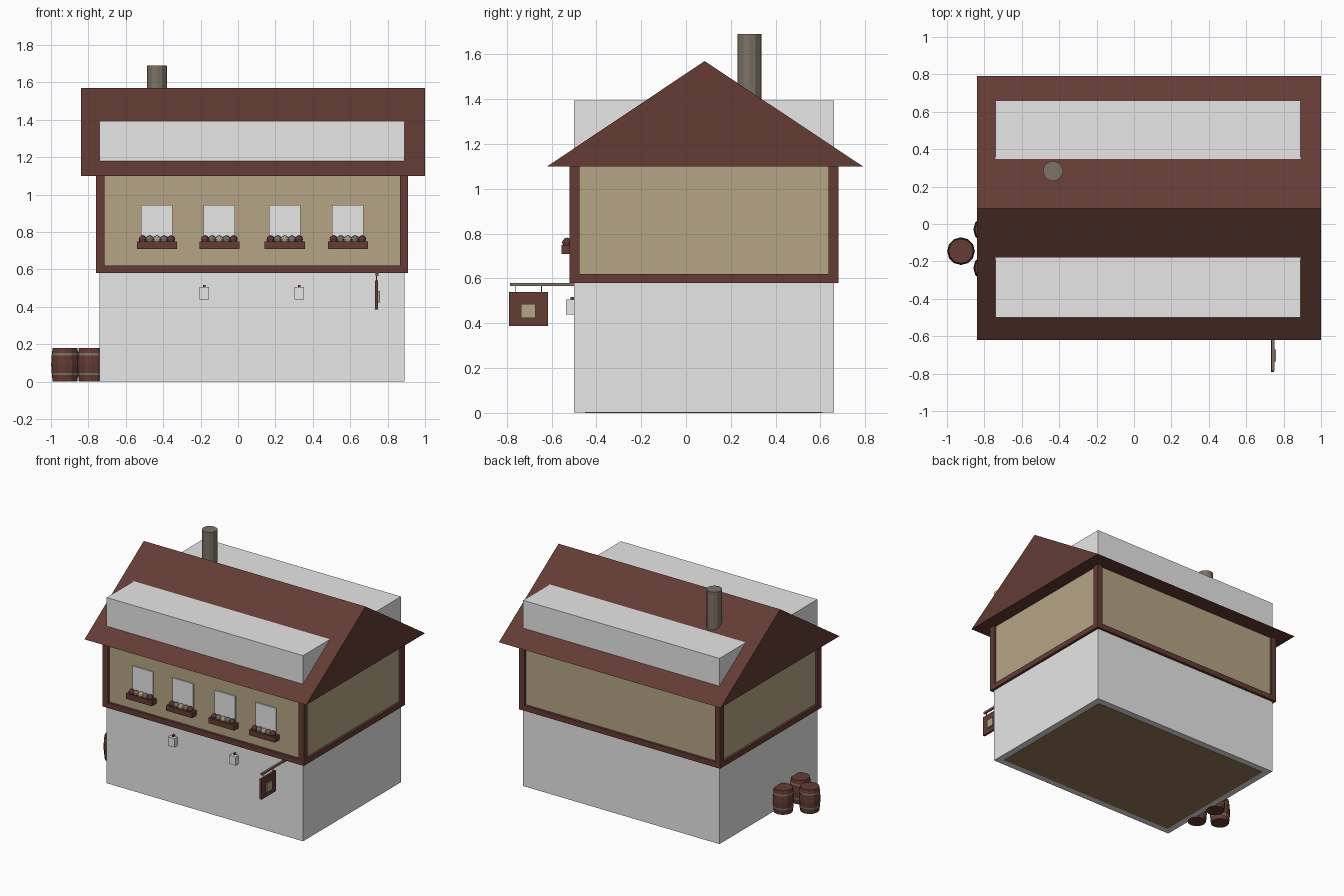
import bpy
import bmesh
import math
from mathutils import Matrix

cube = bpy.data.objects.get("Cube")
if cube:
    bpy.data.objects.remove(cube, do_unlink=True)


def material(name, r, g, b):
    m = bpy.data.materials.new(name)
    m.use_nodes = True
    m.diffuse_color = (r, g, b, 1)
    m.node_tree.nodes["Principled BSDF"].inputs["Base Color"].default_value = (r, g, b, 1)
    return m


PALE = material("pale_grey", .8, .8, .8)
PLASTER = material("tan_plaster", .468, .375, .238)
TIMBER = material("red_brown_timber", .125, .045, .034)
STONE = material("grey_brown_stone", .205, .17, .135)
FLOOR = material("floor_wood", .31, .18, .095)


def finish(name, bm, *mats):
    bmesh.ops.recalc_face_normals(bm, faces=bm.faces)
    mesh = bpy.data.meshes.new(name)
    bm.to_mesh(mesh)
    bm.free()
    for m in mats:
        mesh.materials.append(m)
    ob = bpy.data.objects.new(name, mesh)
    bpy.context.collection.objects.link(ob)
    return ob


def box(name, x, y, z, mat):
    """Box from (low, high) pairs along each axis."""
    bm = bmesh.new()
    size = [b - a for a, b in (x, y, z)]
    mid = [(a + b) / 2 for a, b in (x, y, z)]
    bmesh.ops.create_cube(bm, size=1, matrix=Matrix.Translation(mid) @ Matrix.Diagonal((*size, 1)))
    return finish(name, bm, mat)


def lathe(name, centre, profile, sides, mats, band_rows=()):
    """Closed turned solid from (radius, height) rings."""
    bm = bmesh.new()
    rings = []
    for r, z in profile:
        rings.append([bm.verts.new((centre[0] + r * math.cos(math.tau * i / sides),
                                    centre[1] + r * math.sin(math.tau * i / sides), z))
                      for i in range(sides)])
    for row, (low, high) in enumerate(zip(rings, rings[1:])):
        for i in range(sides):
            j = (i + 1) % sides
            f = bm.faces.new((low[i], low[j], high[j], high[i]))
            f.material_index = 1 if row in band_rows else 0
    bm.faces.new(rings[0][::-1])
    bm.faces.new(rings[-1])
    return finish(name, bm, *mats)


# Main body, floor and plastered upper storey
X, Y = (-.74, .89), (-.5, .66)
box("house_body", X, Y, (.002, 1.395), PALE)
box("floor_plate", (X[0] + .05, X[1] - .05), (Y[0] + .05, Y[1] - .05), (0, .008), FLOOR)
box("upper_walls", (X[0] - .002, X[1] + .002), (Y[0] - .002, Y[1] + .002), (.59, 1.105), PLASTER)

# Timber frame: four corner posts and a ring of sill beams
OX, OY, T = (-.76, .91), (-.52, .68), .045
x_sides = {"right": (OX[0], OX[0] + T), "left": (OX[1] - T, OX[1])}
y_sides = {"front": (OY[0], OY[0] + T), "back": (OY[1] - T, OY[1])}
for xn, xs in x_sides.items():
    box(f"sill_{xn}", xs, OY, (.58, .62), TIMBER)
    for yn, ys in y_sides.items():
        box(f"post_{yn}_{xn}", xs, ys, (.58, 1.105), TIMBER)
for yn, ys in y_sides.items():
    box(f"sill_{yn}", OX, ys, (.58, .62), TIMBER)

# Gabled roof as an extruded triangle
bm = bmesh.new()
gable = bm.faces.new([bm.verts.new((-.84, y, z)) for y, z in ((-.62, 1.1), (.79, 1.1), (.083, 1.57))])
ext = bmesh.ops.extrude_face_region(bm, geom=[gable], use_keep_orig=True)
bmesh.ops.translate(bm, vec=(1.84, 0, 0),
                    verts=[v for v in ext["geom"] if isinstance(v, bmesh.types.BMVert)])
finish("roof", bm, TIMBER)

lathe("chimney", (-.433, .283), [(.054, 1.2), (.054, 1.69)], 12, [STONE])

# Windows with planted flower boxes
for n, x in enumerate((-.434, -.1, .25, .587), 1):
    box(f"window_{n}", (x - .085, x + .085), (-.512, -.49), (.75, .945), PALE)
    box(f"flower_box_{n}", (x - .107, x + .107), (-.555, -.5), (.71, .75), TIMBER)
    for k, mat in enumerate((TIMBER, STONE, PLASTER, STONE, TIMBER)):
        bm = bmesh.new()
        bmesh.ops.create_icosphere(bm, subdivisions=2, radius=.022,
                                   matrix=Matrix.Translation((x + (k - 2) * .038, -.531, .76)))
        finish(f"flower_{n}_{k + 1}", bm, mat)

# Wall lanterns
for n, x in enumerate((-.18, .328), 1):
    box(f"lantern_{n}", (x - .026, x + .026), (-.535, -.485), (.44, .505), PALE)
    box(f"lantern_hook_{n}", (x - .006, x + .006), (-.516, -.498), (.505, .518), TIMBER)

# Hanging sign
box("sign_arm", (.735, .75), (-.785, -.5), (.566, .58), STONE)
box("sign_board", (.733, .749), (-.79, -.617), (.387, .54), TIMBER)
box("sign_emblem", (.749, .758), (-.736, -.672), (.423, .486), PLASTER)
for n, y in enumerate((-.76, -.645), 1):
    box(f"sign_hanger_{n}", (.739, .744), (y - .002, y + .002), (.54, .566), STONE)

# Barrels with two hoops each
BARREL = [(.066, 0), (.07, .035), (.071, .047), (.074, .09), (.071, .14), (.07, .152), (.066, .18)]
for n, spot in enumerate(((-.925, -.145), (-.785, -.03), (-.785, -.235)), 1):
    lathe(f"barrel_{n}", spot, BARREL, 12, [TIMBER, STONE], band_rows=(1, 4))
